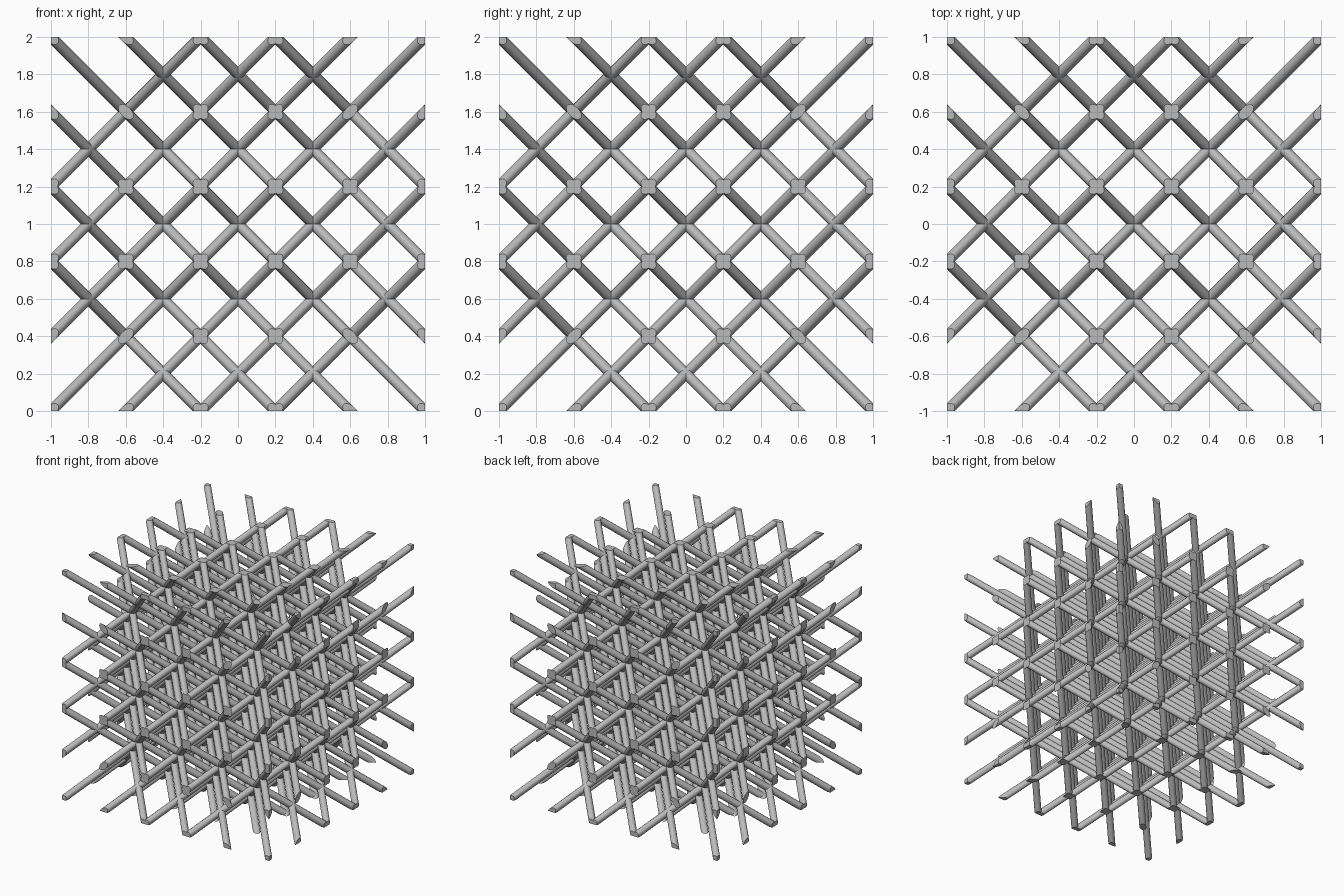
import bpy, bmesh
from itertools import product
from mathutils import Vector, Matrix

old = bpy.data.objects.get("Cube")
if old:
    bpy.data.objects.remove(old, do_unlink=True)

CELLS = 5
PITCH = 2 / CELLS
RADIUS = 0.029
SIDES = 16
MIN_CELLS = 2      # shorter rods near the cube edges are left out
CENTRE = Vector((0, 0, 1))

grey = bpy.data.materials.new("light_grey")
grey.use_nodes = True
colour = (0.5, 0.5, 0.5, 1)
grey.diffuse_color = colour
grey.node_tree.nodes["Principled BSDF"].inputs["Base Color"].default_value = colour


def add_rod(bm, start, end):
    """Round rod from start to end, overshooting so it can be trimmed flush."""
    axis = end - start
    place = Matrix.Translation((start + end) / 2) @ axis.to_track_quat('Z', 'Y').to_matrix().to_4x4()
    bmesh.ops.create_cone(bm, cap_ends=True, segments=SIDES, radius1=RADIUS,
                          radius2=RADIUS, depth=axis.length + 8 * RADIUS, matrix=place)


def trim_to_cube(bm):
    """Cut everything flush with the six cube faces and cap the cuts."""
    for axis, side in product(range(3), (-1, 1)):
        normal = Vector((0, 0, 0))
        normal[axis] = side
        cut = bmesh.ops.bisect_plane(bm, geom=bm.verts[:] + bm.edges[:] + bm.faces[:],
                                     dist=1e-6, plane_co=CENTRE + normal,
                                     plane_no=normal, clear_outer=True)
        rims = [e for e in cut["geom_cut"] if isinstance(e, bmesh.types.BMEdge)]
        bmesh.ops.edgeloop_fill(bm, edges=rims)


# One set of parallel rods along each of the four body diagonals
directions = {"right_back": (1, 1, 1), "left_back": (-1, 1, 1),
              "right_front": (1, -1, 1), "left_front": (-1, -1, 1)}
for name, signs in directions.items():
    bm = bmesh.new()
    for steps in product(range(CELLS), repeat=3):
        length = CELLS - max(steps)
        if min(steps) > 0 or length < MIN_CELLS:
            continue
        start = CENTRE + Vector([s * (n * PITCH - 1) for s, n in zip(signs, steps)])
        add_rod(bm, start, start + Vector(signs) * length * PITCH)
    trim_to_cube(bm)
    bmesh.ops.recalc_face_normals(bm, faces=bm.faces[:])
    mesh = bpy.data.meshes.new("diagonal_rods_" + name)
    bm.to_mesh(mesh)
    bm.free()
    mesh.materials.append(grey)
    rods = bpy.data.objects.new(mesh.name, mesh)
    bpy.context.collection.objects.link(rods)
    bpy.ops.object.select_all(action='DESELECT')
    rods.select_set(True)
    bpy.context.view_layer.objects.active = rods
    bpy.ops.object.shade_smooth_by_angle(angle=0.6)
